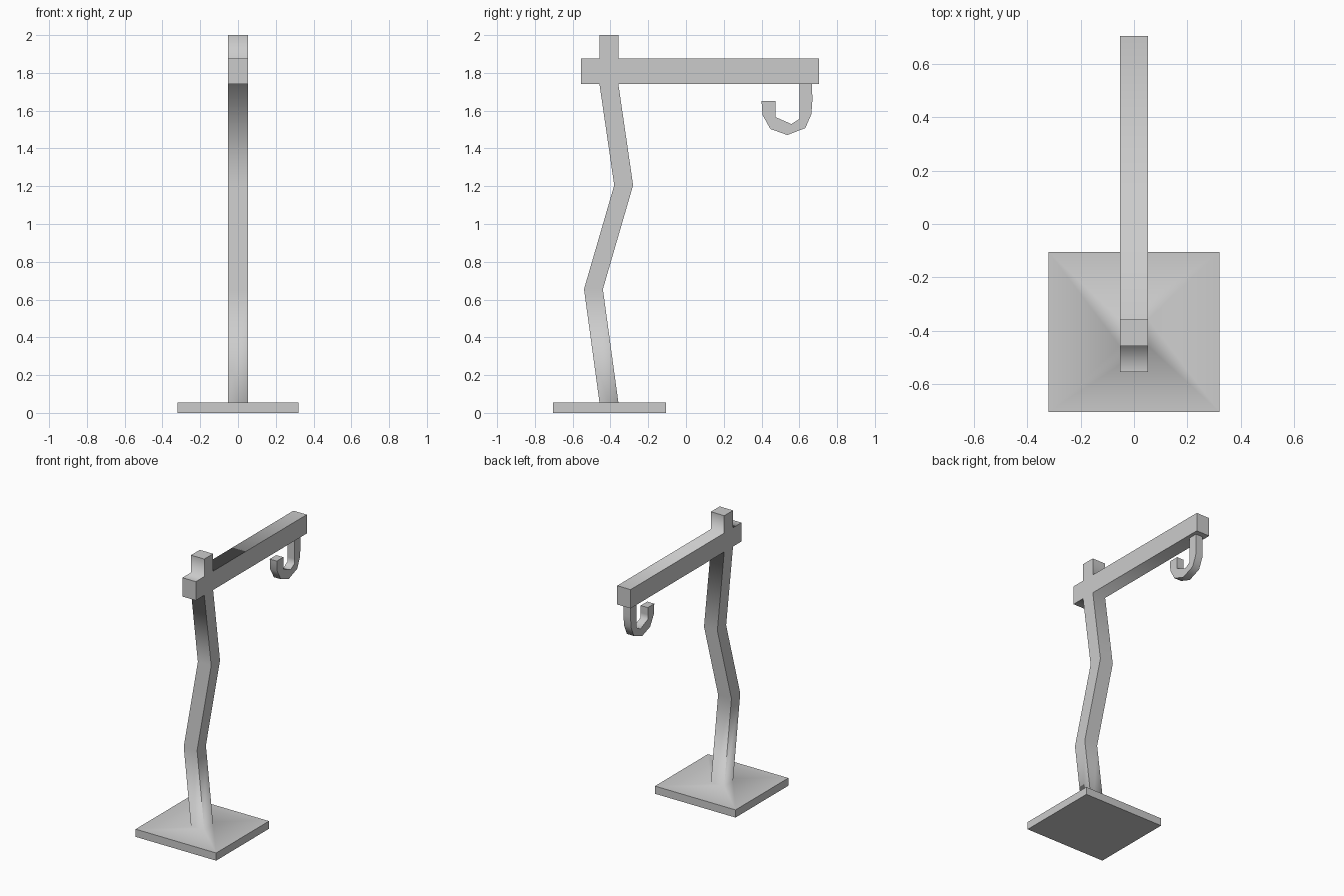
import bpy, bmesh

if "Cube" in bpy.data.objects:
    bpy.data.objects.remove(bpy.data.objects["Cube"])


def finish(bm, name):
    """Smooth shading that keeps square outer corners crisp."""
    bmesh.ops.recalc_face_normals(bm, faces=bm.faces)
    for f in bm.faces:
        f.smooth = True
    for e in bm.edges:
        e.smooth = not (e.is_convex and e.calc_face_angle(0) > 1.0)
    me = bpy.data.meshes.new(name)
    bm.to_mesh(me)
    bm.free()
    ob = bpy.data.objects.new(name, me)
    bpy.context.collection.objects.link(ob)
    return ob


# Base plate, crooked post and arm as one continuous skin
W = 0.053
rings = [  # half width x, y min, y max, z
    (0.32, -0.705, -0.105, 0.0),
    (0.32, -0.705, -0.105, 0.055),
    (W, -0.458, -0.358, 0.055),
    (W, -0.54, -0.44, 0.655),
    (W, -0.38, -0.28, 1.205),
    (W, -0.458, -0.358, 1.74),
    (W, -0.458, -0.358, 1.875),
    (W, -0.458, -0.358, 2.0),
]
bm = bmesh.new()
loops = [[bm.verts.new(c) for c in ((-w, y0, z), (w, y0, z), (w, y1, z), (-w, y1, z))]
         for w, y0, y1, z in rings]
bm.faces.new(loops[0])
bm.faces.new(loops[-1])
arm_faces = []
for k, (a, b) in enumerate(zip(loops, loops[1:])):
    for i in range(4):
        j = (i + 1) % 4
        f = bm.faces.new((a[i], a[j], b[j], b[i]))
        if k == 5 and i in (0, 2):
            arm_faces.append((f, -0.555 if i == 0 else 0.705))

# Arm: pull the back and front faces out of the post
for f, y in arm_faces:
    new = bmesh.ops.extrude_discrete_faces(bm, faces=[f])["faces"][0]
    for v in new.verts:
        v.co.y = y
finish(bm, "base_post_and_arm")

# Hook: outer and inner side profile (y, z), given thickness in x
outer = [(0.667, 1.75), (0.669, 1.656), (0.664, 1.582), (0.632, 1.508),
         (0.537, 1.471), (0.447, 1.503), (0.405, 1.577), (0.40, 1.651)]
inner = [(0.60, 1.75), (0.60, 1.65), (0.60, 1.59), (0.60, 1.556),
         (0.558, 1.529), (0.474, 1.566), (0.474, 1.60), (0.474, 1.651)]
T = 0.028
bm = bmesh.new()
sections = [[bm.verts.new(c) for c in ((-T, *o), (T, *o), (T, *i), (-T, *i))]
            for o, i in zip(outer, inner)]
bm.faces.new(sections[0])
bm.faces.new(sections[-1])
for a, b in zip(sections, sections[1:]):
    for i in range(4):
        j = (i + 1) % 4
        bm.faces.new((a[i], a[j], b[j], b[i]))
finish(bm, "hook")
